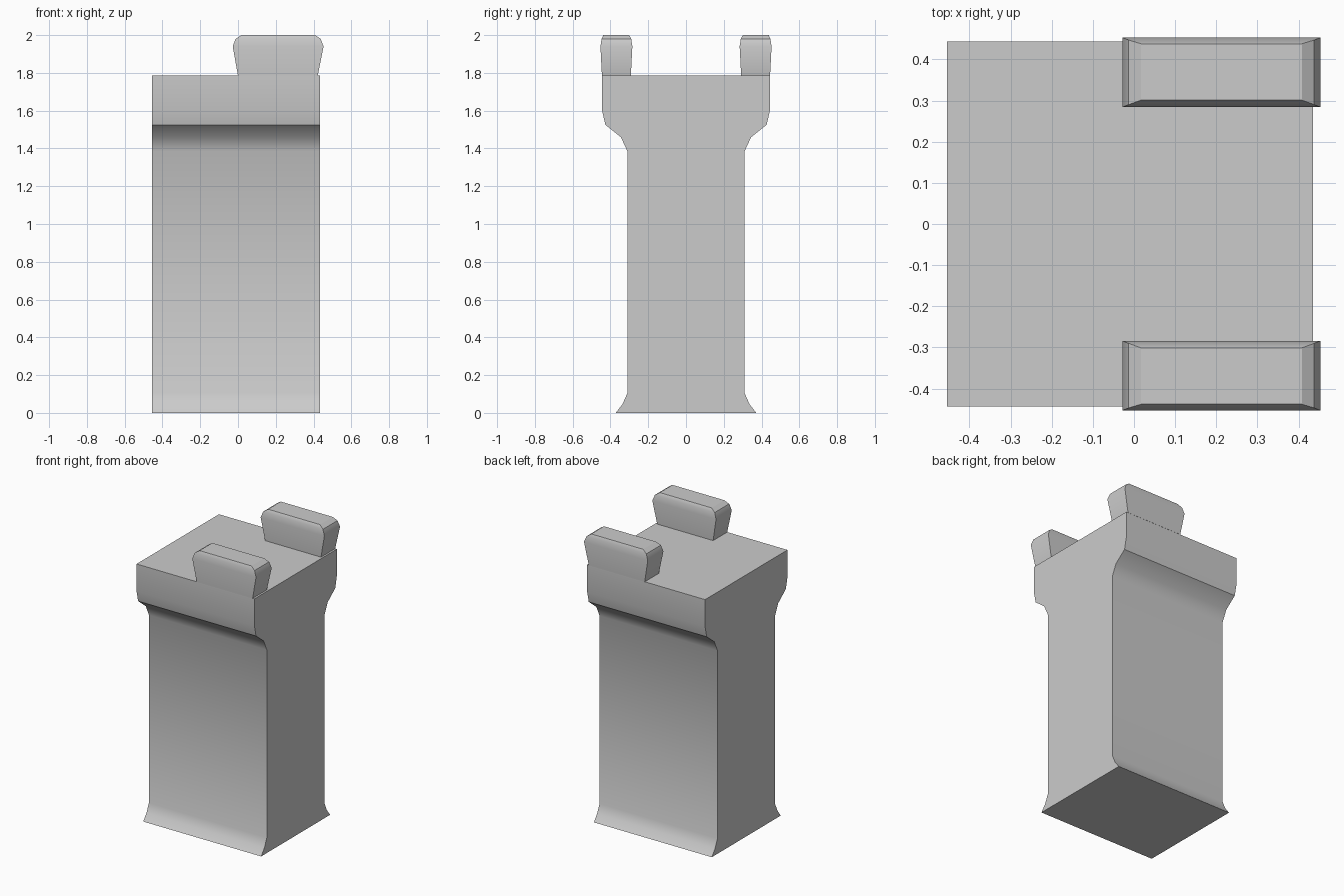
import bpy, bmesh

if "Cube" in bpy.data.objects:
    bpy.data.objects.remove(bpy.data.objects["Cube"])


def loft(name, rings, angle=0.56):
    """Join matching closed rings of points and cap both ends."""
    bm = bmesh.new()
    loops = [[bm.verts.new(p) for p in ring] for ring in rings]
    n = len(loops[0])
    for a, b in zip(loops, loops[1:]):
        for i in range(n):
            j = (i + 1) % n
            bm.faces.new((a[i], a[j], b[j], b[i]))
    bm.faces.new(loops[0][::-1])
    bm.faces.new(loops[-1])
    bmesh.ops.recalc_face_normals(bm, faces=bm.faces)
    mesh = bpy.data.meshes.new(name)
    bm.to_mesh(mesh)
    bm.free()
    obj = bpy.data.objects.new(name, mesh)
    bpy.context.collection.objects.link(obj)
    bpy.ops.object.select_all(action='DESELECT')
    obj.select_set(True)
    bpy.context.view_layer.objects.active = obj
    bpy.ops.object.shade_smooth_by_angle(angle=angle)
    return obj


# Wall section: flared foot, straight shaft, corbelled top, extruded along x
half = [(0.372, 0), (0.337, 0.045), (0.31, 0.105), (0.31, 1.385),
        (0.345, 1.46), (0.427, 1.525), (0.444, 1.6), (0.444, 1.785)]
profile = half + [(-y, z) for y, z in reversed(half)]
loft("wall_body", [[(x, y, z) for y, z in profile] for x in (-0.455, 0.435)])

# Battlement blocks: flared upwards with a softened top (z, x0, x1, y0, y1)
layers = [(1.785, 0.0, 0.422, 0.292, 0.445),
          (1.94, -0.028, 0.453, 0.284, 0.453),
          (1.98, -0.013, 0.438, 0.29, 0.447),
          (2.0, 0.017, 0.408, 0.301, 0.438)]
for side, label in ((-1, "front"), (1, "back")):
    loft("battlement_" + label,
         [[(x0, side * y0, z), (x1, side * y0, z),
           (x1, side * y1, z), (x0, side * y1, z)]
          for z, x0, x1, y0, y1 in layers])
